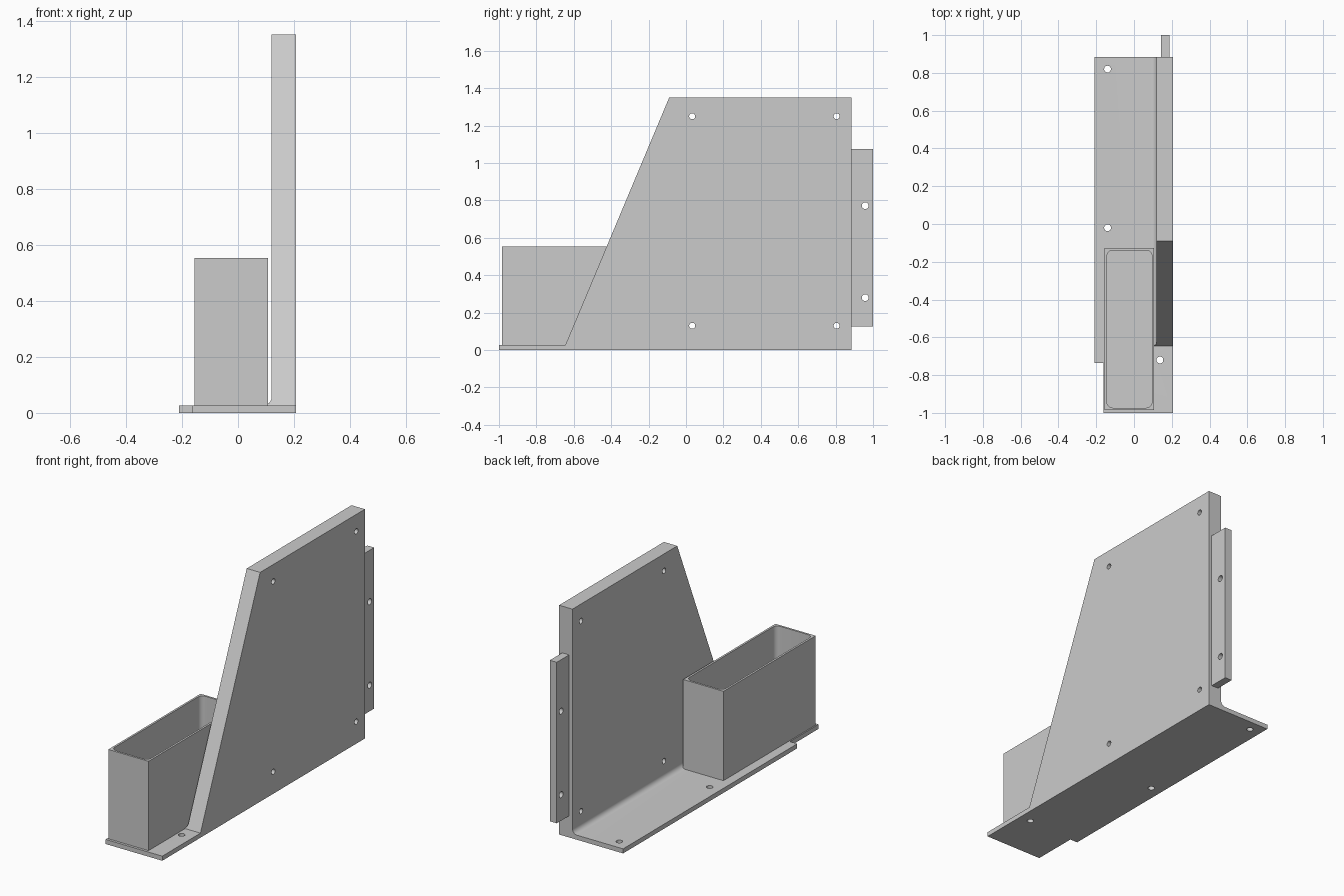
import bpy, bmesh, math
from mathutils import Vector

if "Cube" in bpy.data.objects:
    bpy.data.objects.remove(bpy.data.objects["Cube"], do_unlink=True)

grey = bpy.data.materials.new("plain grey")
grey.use_nodes = True
grey.diffuse_color = (0.6, 0.6, 0.6, 1)
grey.node_tree.nodes["Principled BSDF"].inputs["Base Color"].default_value = grey.diffuse_color


def prism(name, outline, axis, low, high):
    """Extrude a 2D outline along one axis; the other two axes keep their order."""
    bm = bmesh.new()
    verts = []
    for a, b in outline:
        p = [a, b]
        p.insert(axis, low)
        verts.append(bm.verts.new(p))
    face = bm.faces.new(verts)
    new = bmesh.ops.extrude_face_region(bm, geom=[face])["geom"]
    shift = Vector((0, 0, 0))
    shift[axis] = high - low
    bmesh.ops.translate(bm, vec=shift, verts=[v for v in new if isinstance(v, bmesh.types.BMVert)])
    bmesh.ops.recalc_face_normals(bm, faces=bm.faces)
    mesh = bpy.data.meshes.new(name)
    bm.to_mesh(mesh)
    bm.free()
    mesh.materials.append(grey)
    obj = bpy.data.objects.new(name, mesh)
    bpy.context.collection.objects.link(obj)
    return obj


def arc(cx, cy, r, start, end, steps):
    angles = [math.radians(start + (end - start) * i / steps) for i in range(steps + 1)]
    return [(cx + r * math.cos(t), cy + r * math.sin(t)) for t in angles]


def rect(x0, y0, x1, y1):
    return [(x0, y0), (x1, y0), (x1, y1), (x0, y1)]


def hole(a, b, axis, low, high, r=0.018):
    return prism("hole cutter", arc(a, b, r, 0, 345, 23), axis, low, high)


def cut(obj, cutters):
    for c in cutters:
        c.hide_render = True
        mod = obj.modifiers.new("cut", "BOOLEAN")
        mod.operation, mod.solver, mod.object = "DIFFERENCE", "EXACT", c
    bpy.context.view_layer.update()
    graph = bpy.context.evaluated_depsgraph_get()
    mesh = bpy.data.meshes.new_from_object(obj.evaluated_get(graph))
    obj.modifiers.clear()
    obj.data = mesh
    for c in cutters:
        bpy.data.objects.remove(c, do_unlink=True)


BASE = 0.027
SIDE, INNER, BACK = 0.207, 0.12, 0.885

# Angle bracket: L section with a filleted inner corner
fillet = arc(INNER - 0.03, BASE + 0.03, 0.03, -90, 0, 8)
section = [(-0.21, 0), (SIDE, 0), (SIDE, 1.35), (INNER, 1.35)] + fillet[::-1] + [(-0.21, BASE)]
bracket = prism("angle_bracket", section, 1, -1, BACK)
slope = [(-1.1, BASE), (-0.645, BASE), (-0.048, 1.45), (-1.1, 1.45)]
cutters = [prism("slope cutter", slope, 0, 0, 0.3),
           prism("notch cutter", rect(-0.3, -1.1, -0.162, -0.735), 2, -0.1, 0.1)]
cutters += [hole(y, z, 0, 0.05, 0.3, 0.016) for y in (0.033, 0.805) for z in (0.13, 1.25)]
cutters += [hole(x, y, 2, -0.1, 0.1) for x, y in ((-0.14, 0.82), (-0.14, -0.02), (0.137, -0.72))]
cut(bracket, cutters)

# Rear mounting tab
tab = prism("rear_tab", rect(BACK, 0.127, 1.0, 1.075), 0, 0.142, 0.187)
cut(tab, [hole(0.958, z, 0, 0, 0.3) for z in (0.28, 0.772)])

# Open-topped holder with rounded inner corners
holder = prism("open_box", rect(-0.155, -0.985, 0.107, -0.127), 2, BASE, 0.553)
x0, y0, x1, y1, r = -0.143, -0.973, 0.095, -0.139, 0.03
corners = ((x1 - r, y1 - r, 0), (x0 + r, y1 - r, 90), (x0 + r, y0 + r, 180), (x1 - r, y0 + r, 270))
pocket = [p for cx, cy, a in corners for p in arc(cx, cy, r, a, a + 90, 6)]
cut(holder, [prism("pocket cutter", pocket, 2, 0.04, 0.7)])

# Smooth the rounded surfaces, keep edges sharp
for obj in (bracket, tab, holder):
    bpy.ops.object.select_all(action="DESELECT")
    obj.select_set(True)
    bpy.context.view_layer.objects.active = obj
    bpy.ops.object.shade_smooth_by_angle(angle=math.radians(30))
